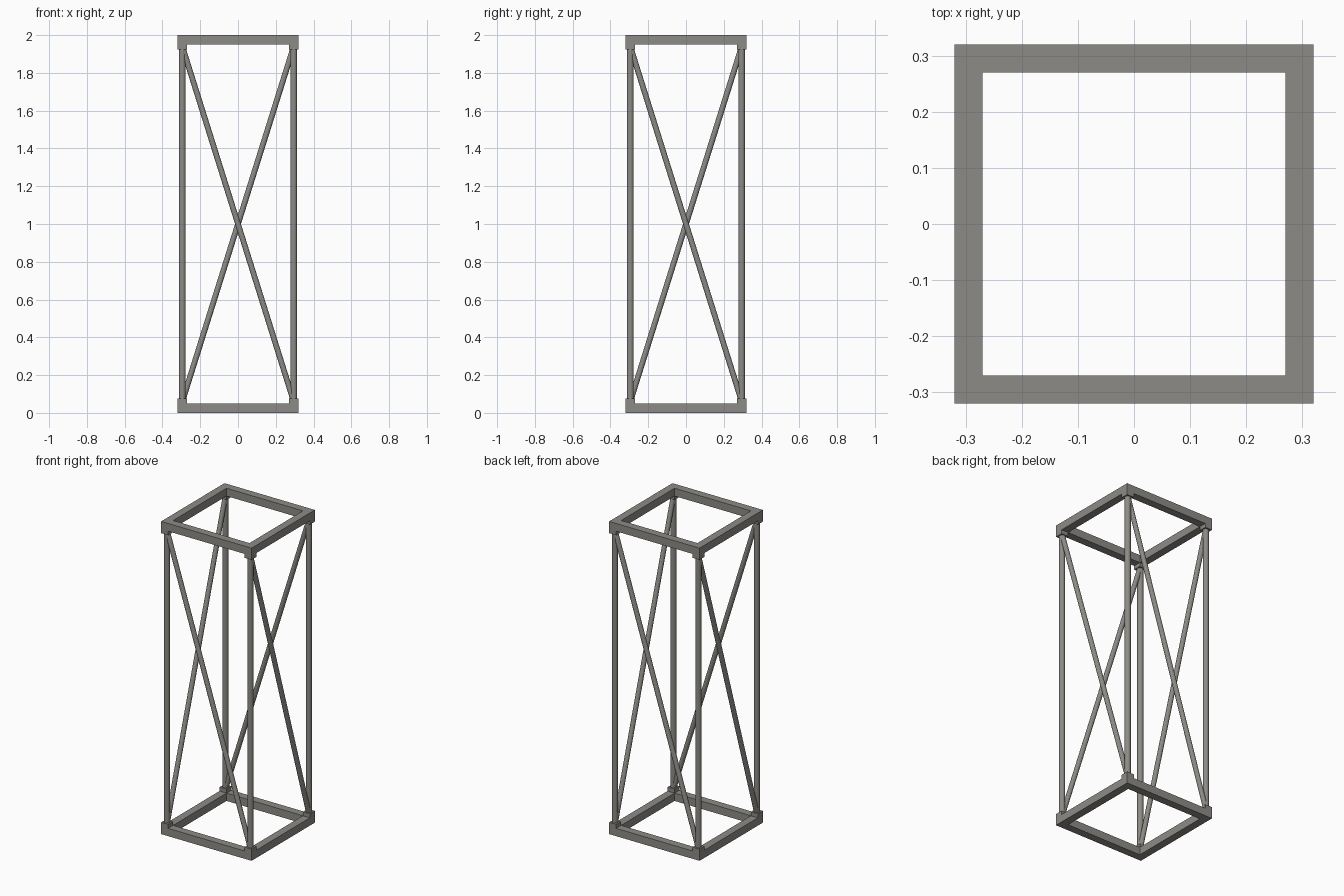
import bpy, math
from mathutils import Vector

if "Cube" in bpy.data.objects:
    bpy.data.objects.remove(bpy.data.objects["Cube"])

metal = bpy.data.materials.new("warm grey metal")
metal.diffuse_color = (0.27, 0.26, 0.24, 1)
metal.use_nodes = True
metal.node_tree.nodes["Principled BSDF"].inputs["Base Color"].default_value = metal.diffuse_color

R = 0.295      # centre line of the frame bars
BAR = 0.05     # bar thickness
H = 2.0


def box(name, centre, size):
    bpy.ops.mesh.primitive_cube_add(size=1, location=centre)
    ob = bpy.context.object
    ob.name = name
    ob.scale = size
    bpy.ops.object.transform_apply(location=False, rotation=False, scale=True)
    ob.data.materials.append(metal)


def tube(name, a, b, radius):
    a, b = Vector(a), Vector(b)
    d = b - a
    bpy.ops.mesh.primitive_cylinder_add(vertices=20, radius=radius, depth=d.length,
                                        location=(a + b) / 2)
    ob = bpy.context.object
    ob.name = name
    ob.rotation_euler = d.to_track_quat('Z', 'Y').to_euler()
    ob.data.materials.append(metal)
    bpy.ops.object.shade_smooth_by_angle(angle=math.radians(40))


corners = [(-R, -R), (R, -R), (R, R), (-R, R)]
inner = 2 * R - BAR

# square frames, full-length bars on x and short bars on y
for level, z in (("bottom", BAR / 2), ("top", H - BAR / 2)):
    for s in (-1, 1):
        box(level + "_frame_long_bar", (0, s * R, z), (2 * R + BAR, BAR, BAR))
        box(level + "_frame_short_bar", (s * R, 0, z), (BAR, inner, BAR))

for i, (x, y) in enumerate(corners):
    nx, ny = corners[(i + 1) % 4]
    # corner sockets on each frame
    box("bottom_corner_socket", (x, y, 0.0625), (BAR, BAR, 0.025))
    box("top_corner_socket", (x, y, H - 0.0625), (BAR, BAR, 0.025))
    # upright and one diagonal brace per side
    tube("upright", (x, y, 0.06), (x, y, H - 0.06), 0.018)
    tube("diagonal_brace", (x, y, H - 0.06), (nx, ny, 0.06), 0.015)
